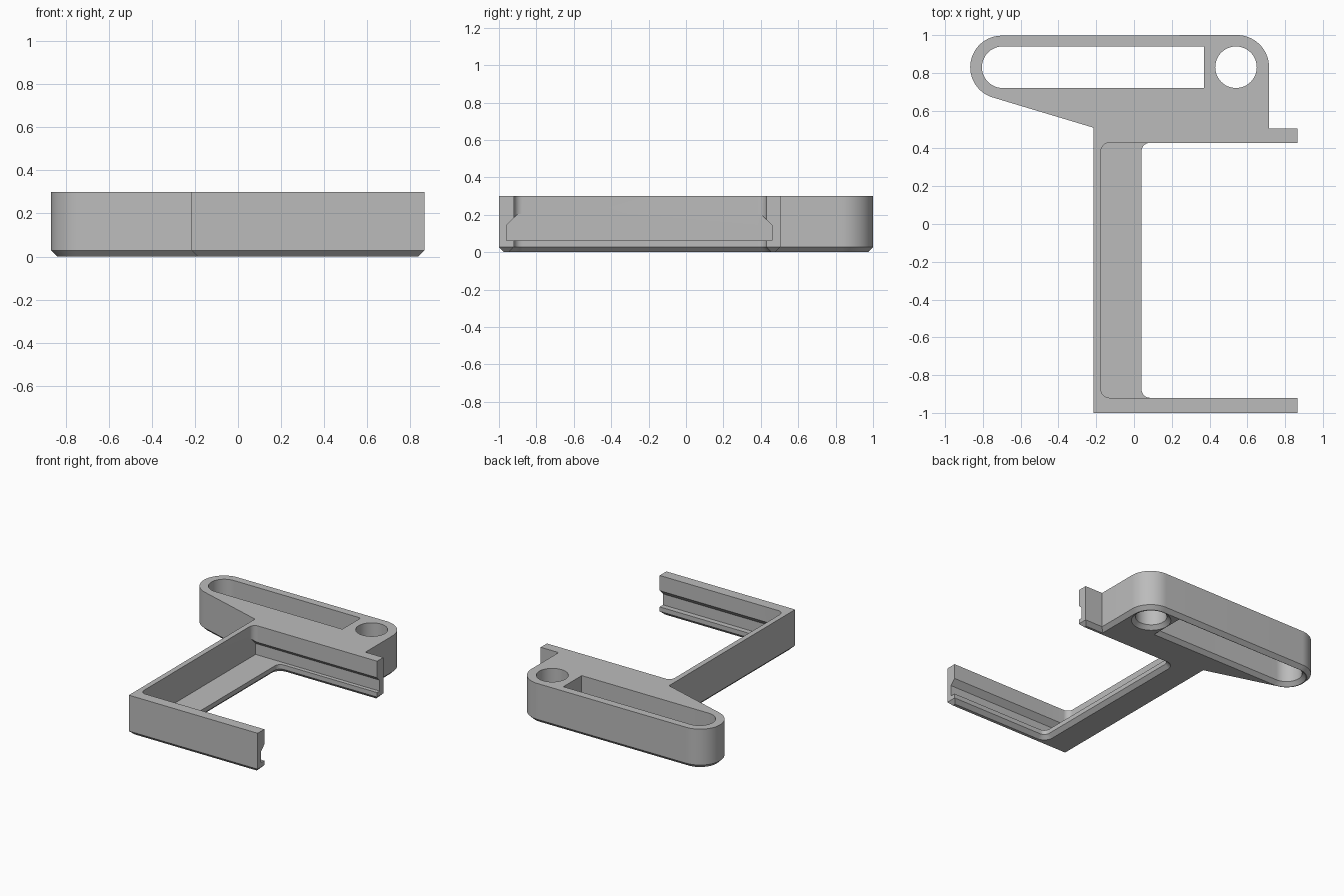
import bpy, bmesh, math
from mathutils import Vector

cube = bpy.data.objects.get("Cube")
if cube:
    bpy.data.objects.remove(cube, do_unlink=True)

HEIGHT, CHAMFER, FLOOR, FILLET = 0.30, 0.028, 0.062, 0.045
ARM_Y0, ARM_Y1, ARM_END = -0.92, 0.43, 0.865
CAP_Y = 0.83

grey = bpy.data.materials.new("plain grey")
grey.use_nodes = True
grey.diffuse_color = (0.5, 0.5, 0.5, 1)
grey.node_tree.nodes["Principled BSDF"].inputs["Base Color"].default_value = grey.diffuse_color


def arc(cx, cy, r, start, end, n=24):
    """Points on an arc, angles in degrees."""
    steps = [math.radians(start + (end - start) * i / n) for i in range(n + 1)]
    return [(cx + r * math.cos(a), cy + r * math.sin(a)) for a in steps]


def offset(points, d):
    """Grow a counter-clockwise outline by d with mitred corners."""
    pts = [Vector(p) for p in points]
    out = []
    for i, p in enumerate(pts):
        a = (p - pts[i - 1]).normalized()
        b = (pts[(i + 1) % len(pts)] - p).normalized()
        na, nb = Vector((a.y, -a.x)), Vector((b.y, -b.x))
        out.append(p + (na + nb) * (d / (1 + na.dot(nb))))
    return out


def add_object(name, loops):
    """Closed solid skinned through matching rings of 3D points."""
    bm = bmesh.new()
    rings = [[bm.verts.new(p) for p in loop] for loop in loops]
    n = len(rings[0])
    for low, high in zip(rings, rings[1:]):
        for i in range(n):
            j = (i + 1) % n
            bm.faces.new((low[i], low[j], high[j], high[i]))
    bm.faces.new(rings[0][::-1])
    bm.faces.new(rings[-1])
    bmesh.ops.recalc_face_normals(bm, faces=bm.faces)
    mesh = bpy.data.meshes.new(name)
    bm.to_mesh(mesh)
    bm.free()
    mesh.materials.append(grey)
    obj = bpy.data.objects.new(name, mesh)
    bpy.context.collection.objects.link(obj)
    return obj


def loft(name, outline, levels):
    """Stack an outline at (z, growth) levels."""
    return add_object(name, [[(p.x, p.y, z) for p in offset(outline, d)] for z, d in levels])


def bay(x):
    """Outline of the open bay, with rounded inner corners."""
    return (arc(x + FILLET, ARM_Y1 - FILLET, FILLET, 90, 180, 10)
            + arc(x + FILLET, ARM_Y0 + FILLET, FILLET, 180, 270, 10)
            + [(1.1, ARM_Y0), (1.1, ARM_Y1)])


# Bracket body: rounded head, tapered neck and block for the bay
outline = ([(-0.215, -1), (ARM_END, -1), (ARM_END, 0.505), (0.715, 0.505)]
           + arc(0.545, CAP_Y, 0.17, 0, 90)
           + arc(-0.70, CAP_Y, 0.167, 90, 253.5, 40)
           + [(-0.215, 0.51)])
body = loft("bracket_body", outline, [(0, -CHAMFER), (CHAMFER, 0), (HEIGHT, 0)])

# Cutters: holes flare at the bottom to leave a chamfer
through = [(-0.01, CHAMFER + 0.01), (CHAMFER, 0), (0.4, 0)]
slot = arc(-0.695, CAP_Y, 0.11, 90, 270, 36) + [(0.37, CAP_Y - 0.11), (0.37, CAP_Y + 0.11)]
groove = [(-0.96, FLOOR), (0.46, FLOOR), (0.46, 0.145),
          (0.40, 0.205), (-0.90, 0.205), (-0.96, 0.145)]
cutters = [
    loft("bay_pocket_cutter", bay(-0.175), [(FLOOR, 0), (0.4, 0)]),
    loft("bay_opening_cutter", bay(0.04), through),
    add_object("arm_groove_cutter", [[(x, y, z) for y, z in groove] for x in (-0.175, 1.1)]),
    loft("long_slot_cutter", slot, through),
    loft("round_hole_cutter", arc(0.54, CAP_Y, 0.11, 0, 360, 48)[:-1], through),
]

bpy.ops.object.select_all(action='DESELECT')
bpy.context.view_layer.objects.active = body
body.select_set(True)
for cutter in cutters:
    cutter.hide_render = True
    mod = body.modifiers.new(cutter.name, 'BOOLEAN')
    mod.operation, mod.solver, mod.object = 'DIFFERENCE', 'EXACT', cutter
    bpy.ops.object.modifier_apply(modifier=mod.name)
    bpy.data.objects.remove(cutter, do_unlink=True)

bpy.ops.object.shade_smooth_by_angle(angle=math.radians(25))
